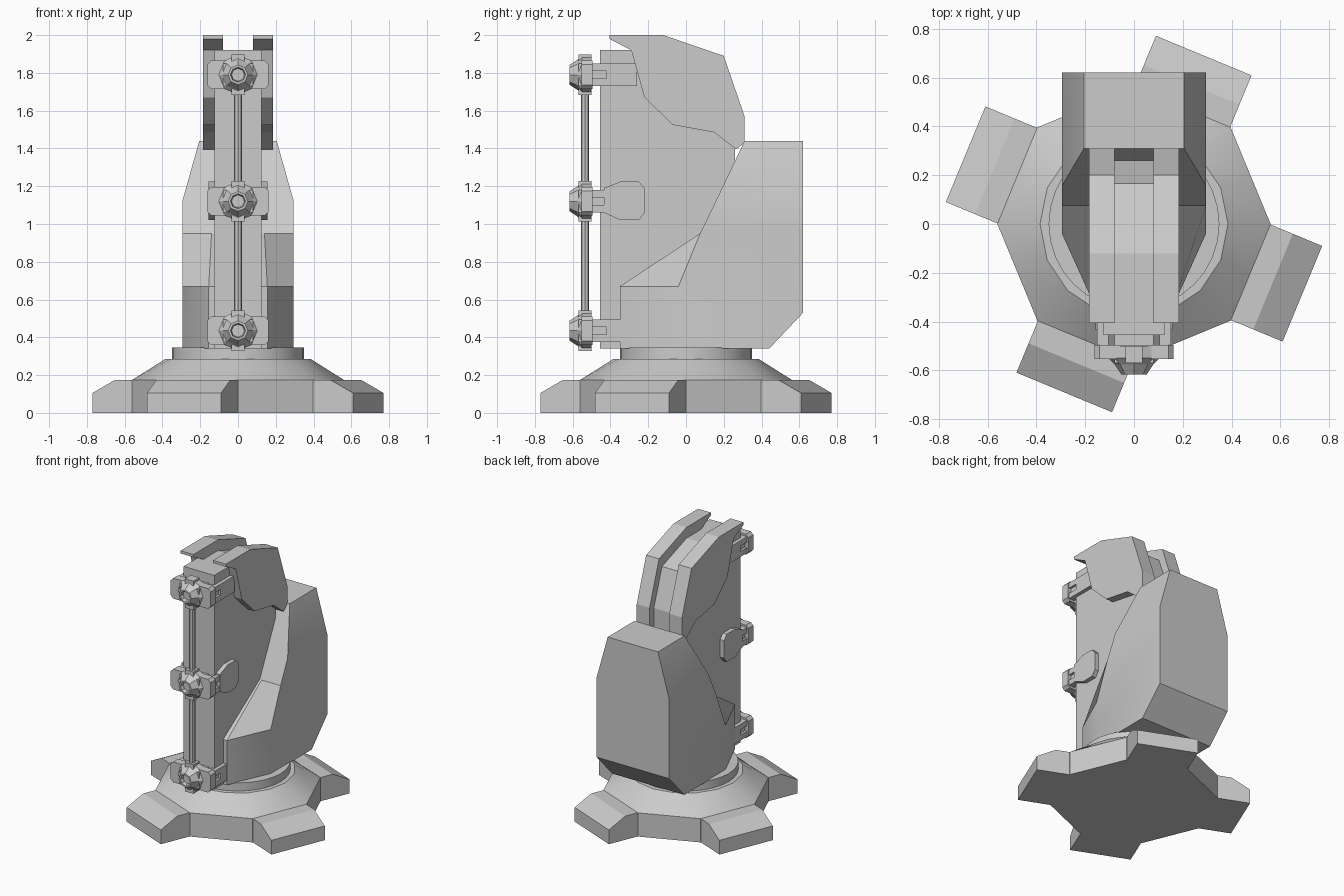
import bpy, bmesh
from math import cos, sin, pi, radians
from mathutils import Matrix

if "Cube" in bpy.data.objects:
    bpy.data.objects.remove(bpy.data.objects["Cube"])


def loft(name, rings, smooth=False, matrix=None):
    """Skin a list of equal-length point rings and cap both ends."""
    bm = bmesh.new()
    vs = [[bm.verts.new(p) for p in ring] for ring in rings]
    n = len(vs[0])
    for a, b in zip(vs, vs[1:]):
        for i in range(n):
            j = (i + 1) % n
            bm.faces.new((a[i], a[j], b[j], b[i]))
    bm.faces.new(vs[0])
    bm.faces.new(vs[-1])
    bmesh.ops.recalc_face_normals(bm, faces=bm.faces)
    me = bpy.data.meshes.new(name)
    bm.to_mesh(me)
    bm.free()
    ob = bpy.data.objects.new(name, me)
    bpy.context.collection.objects.link(ob)
    if matrix:
        me.transform(matrix)
    if smooth:
        bpy.context.view_layer.objects.active = ob
        ob.select_set(True)
        bpy.ops.object.shade_smooth_by_angle(angle=radians(30))
        ob.select_set(False)
    return ob


def prism(name, profile, x0, x1, matrix=None):
    """Extrude a (y, z) profile along x."""
    return loft(name, [[(x, y, z) for y, z in profile] for x in (x0, x1)], matrix=matrix)


def box(name, x0, x1, y0, y1, z0, z1):
    return prism(name, [(y0, z0), (y1, z0), (y1, z1), (y0, z1)], x0, x1)


def circle(r, z, n=16, flat=1.0):
    """Horizontal ring; flat scales every second point (16 points -> octagon)."""
    return [(r * (flat if i % 2 else 1) * cos(2 * pi * i / n),
             r * (flat if i % 2 else 1) * sin(2 * pi * i / n), z) for i in range(n)]


# Octagonal base blending into a round collar
OCT = cos(pi / 8)
loft("base_plinth", [circle(.56, 0, flat=OCT), circle(.56, .175, flat=OCT)])
loft("base_cone", [circle(.56, .175, flat=OCT), circle(.385, .285)], smooth=True)
loft("turntable_ring", [circle(.35, .28, 32), circle(.35, .345, 32)], smooth=True)

# Four feet on alternate octagon sides
foot = [(.45, 0), (.747, 0), (.747, .105), (.617, .175), (.45, .175)]
for k in range(4):
    prism(f"foot_{k + 1}", foot, -.212, .212,
          Matrix.Rotation(radians(67.5 - 90 + 90 * k), 4, 'Z'))

# Rear shell: z, inner front (x, y), outer front (x, y), back (x, y)
levels = [(.34, (.155, -.35), (.295, -.04), (.295, .44)),
          (.53, (.155, -.35), (.295, -.04), (.295, .62)),
          (.67, (.155, -.35), (.295, -.04), (.295, .62)),
          (.95, (.14, .075), (.295, .075), (.295, .62)),
          (1.12, (.14, .157), (.295, .157), (.295, .62)),
          (1.44, (.14, .31), (.205, .31), (.205, .62))]
loft("rear_shell", [[(x, y, z) for x, y in pts] + [(-x, y, z) for x, y in reversed(pts)]
                    for z, *pts in levels], smooth=True)

# Central slab
prism("central_slab", [(-.455, .34), (.26, .34), (.26, 1.55), (.165, 1.82),
                       (-.12, 1.92), (-.455, 1.92)], -.125, .125)

# Pair of hooked head plates
head = [(-.405, 2), (-.12, 2), (.2, 1.89), (.31, 1.57), (.31, 1.43), (.265, 1.395),
        (.15, 1.485), (-.07, 1.525), (-.22, 1.67), (-.29, 1.92), (-.405, 1.98)]
for s, side in ((1, "right"), (-1, "left")):
    prism(f"head_plate_{side}", head, s * .08, s * .185)

# Front rod
loft("front_rod", [[(x, y - .535, z) for x, y, z in circle(.022, h, 8)] for h in (.36, 1.88)])

# Three clamps: nose, hub, cross plate and forked arms
nose = [(.105, -.50), (.105, -.55), (.08, -.575), (.052, -.617),
        (.04, -.617), (.034, -.59)]
for label, zc, arm_end in (("top", 1.79, -.26), ("middle", 1.12, -.3), ("bottom", .435, -.31)):
    loft(f"{label}_clamp_nose", [[(x, y, zc + z) for x, z, _ in circle(r, 0, 8)]
                                 for r, y in nose])
    box(f"{label}_clamp_hub", -.08, .08, -.57, -.45, zc - .06, zc + .06)
    box(f"{label}_clamp_collar", -.035, .035, -.57, -.50, zc - .107, zc + .107)
    a, b, c = .162, .075, .02
    plate = [(a, -b + c), (a, b - c), (a - c, b), (-a + c, b),
             (-a, b - c), (-a, -b + c), (-a + c, -b), (a - c, -b)]
    loft(f"{label}_clamp_plate", [[(x, y, zc + z) for x, z in plate] for y in (-.553, -.495)])
    for s, side in ((1, "right"), (-1, "left")):
        for z0, z1, part in ((.02, .06, "upper"), (-.02, .02, "inner"), (-.06, -.02, "lower")):
            x = .135 if part == "inner" else .152
            box(f"{label}_clamp_{part}_prong_{side}", s * .105, s * x,
                -.50, -.40, zc + z0, zc + z1)
        box(f"{label}_clamp_arm_{side}", s * .12, s * .152, -.42, arm_end, zc - .06, zc + .06)

# Side pads holding the middle clamp
pad = [(-.435, 1.06), (-.345, 1.02), (-.25, 1.02), (-.22, 1.06), (-.22, 1.19),
       (-.25, 1.225), (-.345, 1.225), (-.435, 1.19)]
for s, side in ((1, "right"), (-1, "left")):
    prism(f"middle_pad_{side}", pad, s * .12, s * .157)
